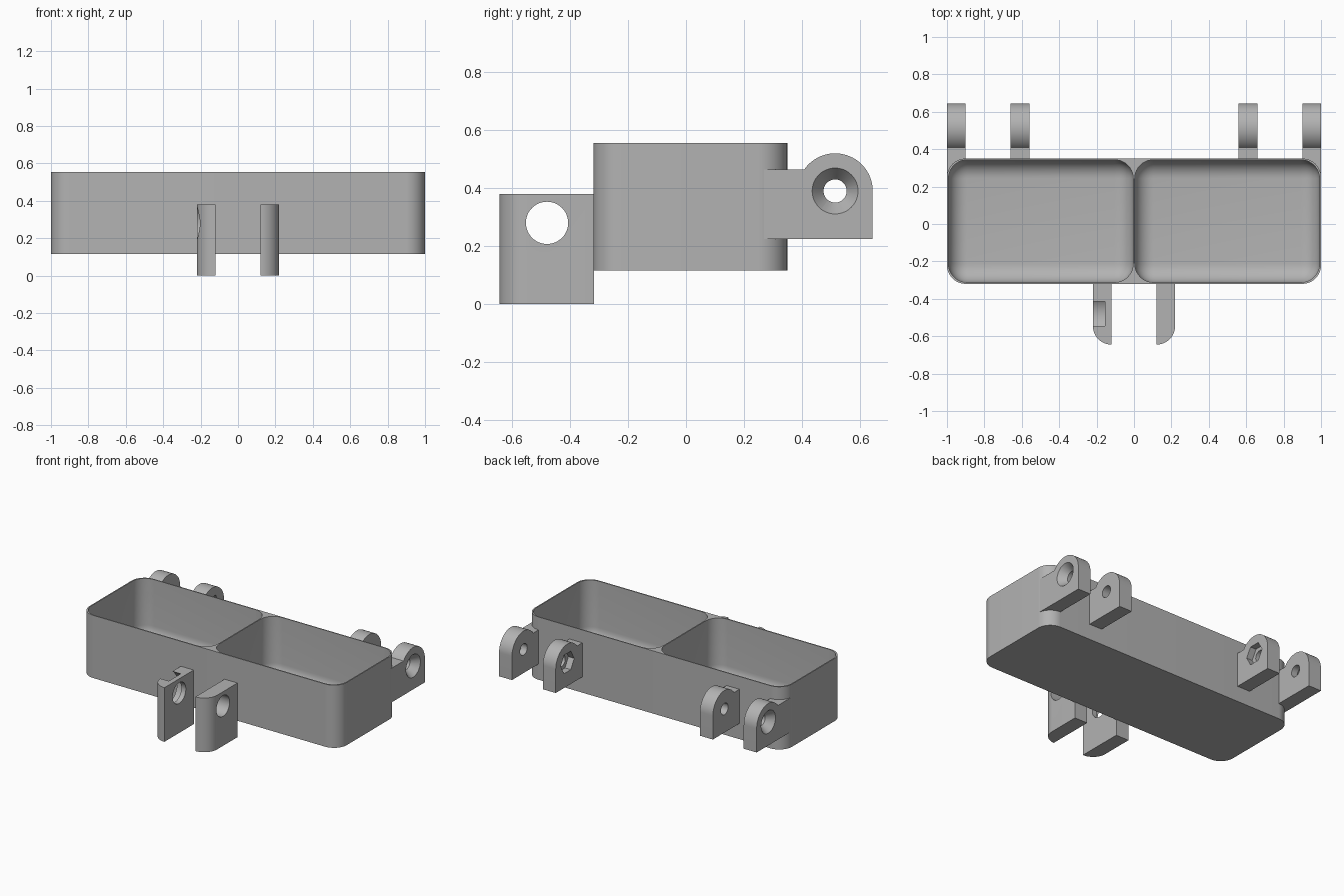
import bpy, bmesh, math
from mathutils import Matrix

cube = bpy.data.objects.get("Cube")
if cube:
    bpy.data.objects.remove(cube, do_unlink=True)

grey = bpy.data.materials.new("plain_grey")
grey.use_nodes = True
grey.diffuse_color = (0.45, 0.45, 0.45, 1)
grey.node_tree.nodes["Principled BSDF"].inputs["Base Color"].default_value = (0.45, 0.45, 0.45, 1)


def make(name, bm):
    bmesh.ops.recalc_face_normals(bm, faces=bm.faces)
    mesh = bpy.data.meshes.new(name)
    bm.to_mesh(mesh)
    bm.free()
    mesh.materials.append(grey)
    obj = bpy.data.objects.new(name, mesh)
    bpy.context.collection.objects.link(obj)
    return obj


def prism(name, points, axis, low, high):
    """Extrude a closed profile: xy profile along z, or yz profile along x."""
    bm = bmesh.new()
    place = (lambda a, b, c: (a, b, c)) if axis == "z" else (lambda a, b, c: (c, a, b))
    face = bm.faces.new([bm.verts.new(place(a, b, low)) for a, b in points])
    top = bmesh.ops.extrude_face_region(bm, geom=[face])["geom"]
    shift = place(0, 0, high - low)
    bmesh.ops.translate(bm, vec=shift, verts=[v for v in top if isinstance(v, bmesh.types.BMVert)])
    return make(name, bm)


def arc(cx, cy, r, start, end, steps=16):
    angles = [math.radians(start + (end - start) * i / steps) for i in range(steps + 1)]
    return [(cx + r * math.cos(a), cy + r * math.sin(a)) for a in angles]


def bore(x0, x1, y, z, r0, r1, sides=48):
    """Round, conical or hexagonal cutter running along x."""
    bm = bmesh.new()
    turn = Matrix.Translation(((x0 + x1) / 2, y, z)) @ Matrix.Rotation(math.pi / 2, 4, "Y")
    bmesh.ops.create_cone(bm, cap_ends=True, segments=sides, radius1=r0, radius2=r1,
                          depth=x1 - x0, matrix=turn)
    return make("cutter", bm)


def pocket(x0, x1):
    """Tray cavity with rounded corners and floor."""
    bm = bmesh.new()
    low, high = (x0, -0.312, 0.128), (x1, 0.343, 0.8)
    bmesh.ops.create_cube(bm, size=1)
    for v in bm.verts:
        v.co = [high[i] if v.co[i] > 0 else low[i] for i in range(3)]
    edges = [e for e in bm.edges if any(v.co.z < 0.5 for v in e.verts)]
    bmesh.ops.bevel(bm, geom=edges, offset=0.1, segments=10, profile=0.5, affect="EDGES")
    return make("cutter", bm)


def cut(obj, cutters):
    for cutter in cutters:
        mod = obj.modifiers.new("cut", "BOOLEAN")
        mod.operation, mod.solver, mod.object = "DIFFERENCE", "EXACT", cutter
    graph = bpy.context.evaluated_depsgraph_get()
    mesh = bpy.data.meshes.new_from_object(obj.evaluated_get(graph))
    obj.modifiers.clear()
    obj.data = mesh
    for cutter in cutters:
        bpy.data.objects.remove(cutter, do_unlink=True)
    bpy.ops.object.select_all(action="DESELECT")
    obj.select_set(True)
    bpy.context.view_layer.objects.active = obj
    bpy.ops.object.shade_smooth_by_angle(angle=math.radians(30))


# Twin tray with thin walls
outline = (arc(0.9, 0.25, 0.1, 0, 90) + arc(-0.9, 0.25, 0.1, 90, 180)
           + arc(-0.9, -0.22, 0.1, 180, 270) + arc(0.9, -0.22, 0.1, 270, 360))
tray = prism("tray", outline, "z", 0.115, 0.555)
cut(tray, [pocket(-0.992, -0.004), pocket(0.004, 0.992)])

# Hinge lugs on the back
HY, HZ = 0.515, 0.39


def lug_profile(start):
    return [(start, 0.225), (0.645, 0.225)] + arc(HY, HZ, 0.13, 0, 145, 28) + [(start, 0.465)]


for side, word in ((1, "left"), (-1, "right")):
    # Outer lug, countersunk on its outside
    x0, x1 = sorted((side * 0.9, side))
    lug = prism("outer_lug_" + word, lug_profile(0.27), "x", x0, x1)
    c0, c1 = sorted((side * 0.94, side * 1.001))
    radii = (0.035, 0.08) if side > 0 else (0.08, 0.035)
    p0, p1 = sorted((side * 0.004, side * 0.992))
    cut(lug, [bore(x0 - 0.1, x1 + 0.1, HY, HZ, 0.04, 0.04),
              bore(c0, c1, HY, HZ, *radii), pocket(p0, p1)])

    # Inner lug, with a nut recess on its inside
    x0, x1 = sorted((side * 0.56, side * 0.66))
    lug = prism("inner_lug_" + word, lug_profile(0.346), "x", x0, x1)
    n0, n1 = sorted((side * 0.5, side * 0.605))
    cut(lug, [bore(x0 - 0.1, x1 + 0.1, HY, HZ, 0.04, 0.04),
              bore(n0, n1, HY, HZ, 0.075, 0.075, 6)])

    # Front clamp plate with rounded outer edge
    profile = [(0.12, -0.317), (0.12, -0.645)] + arc(0.12, -0.545, 0.1, 270, 360) + [(0.22, -0.317)]
    plate = prism("clamp_plate_" + word, [(side * x, y) for x, y in profile], "z", 0, 0.38)
    cutters = [bore(-0.4, 0.4, -0.48, 0.28, 0.073, 0.073)]
    if side < 0:
        cutters.append(bore(-0.4, -0.155, -0.48, 0.28, 0.12, 0.12, 64))
    cut(plate, cutters)
